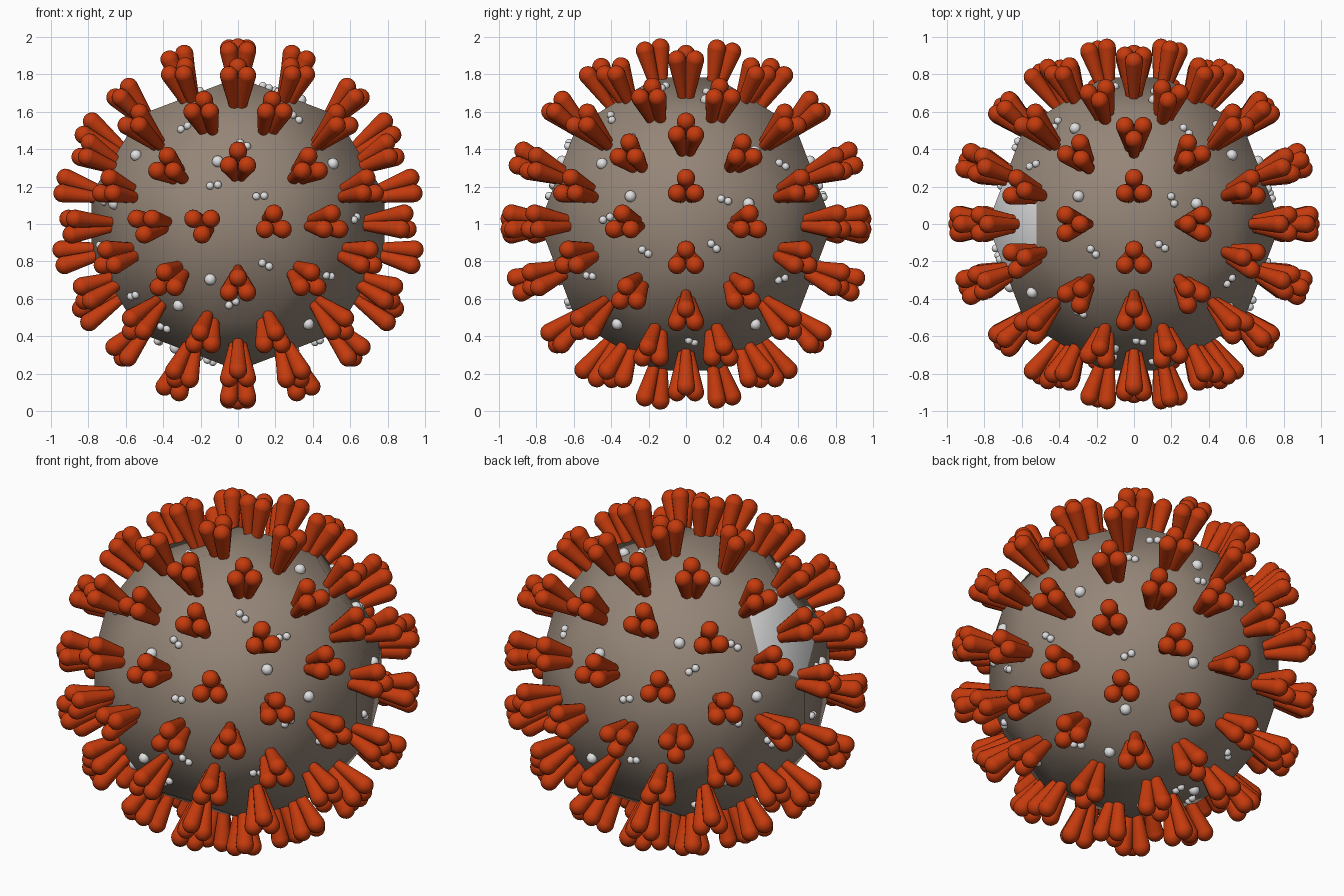
import bpy, bmesh, math, random
from mathutils import Vector, Matrix

if "Cube" in bpy.data.objects:
    bpy.data.objects.remove(bpy.data.objects["Cube"])

random.seed(4)
PHI = (1 + 5 ** 0.5) / 2
R = 0.80
C = Vector((0, 0, 1))


def material(name, rgb):
    m = bpy.data.materials.new(name)
    m.diffuse_color = (*rgb, 1)
    m.use_nodes = True
    m.node_tree.nodes["Principled BSDF"].inputs["Base Color"].default_value = m.diffuse_color
    return m


brown = material("taupe", (0.30, 0.235, 0.185))
red = material("orange red", (0.56, 0.043, 0.004))
white = material("pale grey", (0.75, 0.75, 0.75))


def finish(bm, name, mats, smooth=True):
    me = bpy.data.meshes.new(name)
    for f in bm.faces:
        f.smooth = smooth
    bm.to_mesh(me)
    bm.free()
    ob = bpy.data.objects.new(name, me)
    for m in mats:
        me.materials.append(m)
    ob.location = C
    bpy.context.collection.objects.link(ob)
    return ob


def signed(*bases):
    """All sign changes and cyclic shifts of the given vectors, as unit directions."""
    out = set()
    for b in bases:
        for k in range(3):
            v = b[k:] + b[:k]
            for i in range(8):
                w = Vector([c * (-1 if i >> j & 1 else 1) for j, c in enumerate(v)]).normalized()
                out.add(tuple(round(c, 5) + 0.0 for c in w))
    return [Vector(v) for v in sorted(out)]


corners = signed((0, 1, 3 * PHI), (1, 2 * PHI, 2 + PHI), (2, 2 * PHI + 1, PHI))
if len(corners) != 60 or min((a - b).length for i, a in enumerate(corners) for b in corners[:i]) < 0.35:
    corners = signed((0, 1, 3 * PHI), (1, 2 + PHI, 2 * PHI), (PHI, 2, 2 * PHI + 1))
# keep the orientation whose top edge runs along y
if not any(abs(v.x) < 1e-3 and abs(v.y) < 0.25 and v.z > 0.9 for v in corners):
    corners = [Vector((v.y, v.x, v.z)) for v in corners]
pents = signed((0, 1, PHI))
hexes = signed((1, 1, 1)) + signed((PHI ** 2, 0, 1))
hexes = [h for h in hexes if max(h.dot(p) for p in pents) < 0.81]
if len(hexes) != 20:
    hexes = signed((1, 1, 1)) + signed((0, 1, PHI ** 2))
hexes = [Vector(h) for h in signed((1, 1, 1))] + [
    h for h in signed((PHI ** 2, 0, 1)) + signed((PHI ** 2, 1, 0))
    if max(h.dot(p) for p in pents) < 0.81]

# body: truncated icosahedron, shaded smooth, with one pale pentagon
bm = bmesh.new()
for v in corners:
    bm.verts.new(v * R)
bmesh.ops.convex_hull(bm, input=bm.verts)
bmesh.ops.dissolve_limit(bm, angle_limit=0.02, verts=bm.verts, edges=bm.edges)
bmesh.ops.recalc_face_normals(bm, faces=bm.faces)
bm.normal_update()
odd = Vector((-PHI, 0, 1)).normalized()
planes = []
for f in bm.faces:
    planes.append((f.normal.copy(), f.normal.dot(f.verts[0].co)))
    f.material_index = 1 if f.normal.dot(odd) > 0.99 else 0
finish(bm, "body", [brown, white])


def frame(d, spin=0.0):
    """Rotation taking z to d, local y as near world up as possible."""
    ref = Vector((0, 0, 1)) if abs(d.z) < 0.95 else Vector((0, 1, 0))
    x = ref.cross(d).normalized()
    y = d.cross(x)
    return Matrix((x, y, d)).transposed().to_4x4() @ Matrix.Rotation(spin, 4, 'Z')


# spikes: three tapered prongs with round tips on every corner and face centre
bm = bmesh.new()
LOW, HIGH, RL, RH, OL, OH = 0.70, 0.952, 0.022, 0.049, 0.016, 0.056
for d in corners + pents + hexes:
    M = frame(d, math.pi if d.x < -0.1 and abs(d.z) < 0.1 else 0)
    for k in range(3):
        a = math.pi / 2 + k * math.tau / 3
        u = Vector((math.cos(a), math.sin(a), 0))
        p, q = u * OL + Vector((0, 0, LOW)), u * OH + Vector((0, 0, HIGH))
        T = Matrix.Translation((p + q) / 2) @ (q - p).to_track_quat('Z', 'Y').to_matrix().to_4x4()
        bmesh.ops.create_cone(bm, cap_ends=False, segments=14, radius1=RL, radius2=RH,
                              depth=(q - p).length, matrix=M @ T)
        bmesh.ops.create_uvsphere(bm, u_segments=14, v_segments=10, radius=RH,
                                  matrix=M @ Matrix.Translation(q))
finish(bm, "spikes", [red])

# beads: single large ones and small pairs resting on the surface
bm = bmesh.new()


def bead(v, r):
    d = v.normalized()
    h = min(o / n.dot(d) for n, o in planes if n.dot(d) > 0.3)
    bmesh.ops.create_uvsphere(bm, u_segments=12, v_segments=8, radius=r,
                              matrix=Matrix.Translation(d * (h + 0.006)))


def single(v):
    bead(v, 0.031)


def pair(v):
    d = Vector(v).normalized() * 0.76
    a = random.uniform(-0.9, 0.6)
    t = (frame(d.normalized()) @ Vector((math.cos(a), math.sin(a), 0))) * 0.021
    bead(d + t, 0.021)
    bead(d - t, 0.021)


# the same group repeats round the six axis directions
side_pairs = [(-.22, -.15), (.15, -.12), (.21, .13), (.03, -.63)]
side_singles = [(-.30, .15), (.34, .11)]
for k in range(3):
    for s in (1, -1):
        for group, put in ((side_pairs, pair), (side_singles, single)):
            for y, z in group:
                v = [math.sqrt(0.58 - y * y - z * z), y, z]
                v = Vector(v[k:] + v[:k])
                if s < 0:
                    turn = (2, 1, 2)[k]      # half turn to the opposite side
                    v = Vector([c if i == turn else -c for i, c in enumerate(v)])
                put(v)

# the eight diagonal faces
for v in [(-.55, -.37, .37), (.52, -.46, .33), (-.32, -.53, -.44), (.38, -.37, -.54),
          (.54, .38, .40), (-.32, .52, .46), (.38, .38, -.55), (-.54, .40, -.36)]:
    single(Vector(v))
for v in [(-.29, -.48, .52), (.31, -.40, .57), (.52, -.31, .47), (-.57, -.34, -.39),
          (.49, -.52, -.28), (.45, .52, .32), (.28, .50, .50), (-.55, .32, .43),
          (-.42, .54, .33), (.48, .52, -.30), (-.35, .38, -.56), (-.40, -.33, -.56)]:
    pair(v)
finish(bm, "beads", [white])
